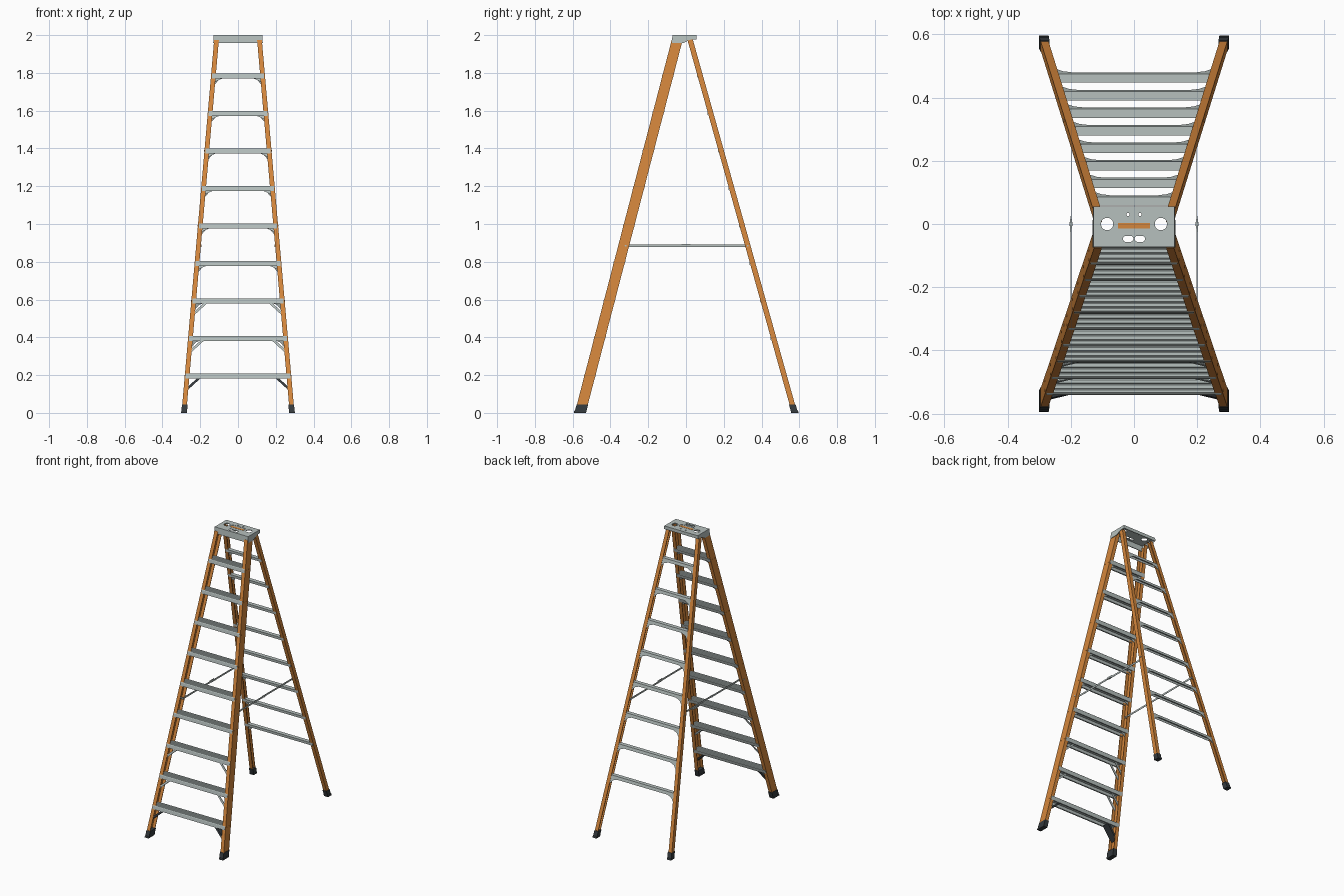
import bpy, bmesh, math
from mathutils import Vector as V

if "Cube" in bpy.data.objects:
    bpy.data.objects.remove(bpy.data.objects["Cube"])


def material(name, col):
    m = bpy.data.materials.new(name)
    m.diffuse_color = (*col, 1)
    m.use_nodes = True
    m.node_tree.nodes["Principled BSDF"].inputs["Base Color"].default_value = m.diffuse_color
    return m


ORANGE = material("orange_fibreglass", (0.66, 0.24, 0.045))
METAL = material("brushed_metal", (0.47, 0.53, 0.515))
DARK = material("dark_rubber", (0.035, 0.042, 0.047))


def loft(bm, prof0, prof1):
    """Closed solid between two matching 3D outlines."""
    a = [bm.verts.new(p) for p in prof0]
    b = [bm.verts.new(p) for p in prof1]
    n = len(a)
    for i in range(n):
        j = (i + 1) % n
        bm.faces.new((a[i], a[j], b[j], b[i]))
    bm.faces.new(a)
    bm.faces.new(b)


def sweep(bm, prof, p0, p1):
    loft(bm, [V(p0) + V(o) for o in prof], [V(p1) + V(o) for o in prof])


def box(bm, x0, x1, y0, y1, z0, z1):
    o = [(x0, y0, 0), (x1, y0, 0), (x1, y1, 0), (x0, y1, 0)]
    sweep(bm, o, (0, 0, z0), (0, 0, z1))


def disc_x(bm, x0, x1, y, z, r, n=10):
    o = [(0, r * math.cos(t * math.tau / n), r * math.sin(t * math.tau / n)) for t in range(n)]
    sweep(bm, o, (x0, y, z), (x1, y, z))


def stadium(bm, x, y, r, half, z0, z1):
    """Upright round (half=0) or slotted pillar."""
    o = []
    for k in range(24):
        t = (k + 0.5) * math.tau / 24
        c = math.cos(t)
        o.append((r * c + math.copysign(half, c), r * math.sin(t), 0))
    sweep(bm, o, (x, y, z0), (x, y, z1))


def finish(name, bm, mat=METAL):
    bmesh.ops.recalc_face_normals(bm, faces=bm.faces)
    me = bpy.data.meshes.new(name)
    bm.to_mesh(me)
    bm.free()
    ob = bpy.data.objects.new(name, me)
    bpy.context.collection.objects.link(ob)
    me.materials.append(mat)
    return ob


# Centre lines of the leaning rails
def rx(z): return 0.288 - 0.0875 * z
def fy(z): return -0.56 + 0.26 * z
def ry(z): return 0.575 - 0.28 * z


SIDES = (("right", 1), ("left", -1))
step_z = [0.209 + 0.1985 * i for i in range(9)]


# C-channel rails with inward flanges
def rail(name, s, y, d, top):
    o = [(.011, -d), (.011, d), (-.014, d), (-.014, d - .004), (.007, d - .004),
         (.007, -d + .004), (-.014, -d + .004), (-.014, -d)]
    o = [(s * a, b, 0) for a, b in o]
    bm = bmesh.new()
    sweep(bm, o, (s * rx(.012), y(.012), .012), (s * rx(top), y(top), top))
    finish(name, bm, ORANGE)


# Rubber boots with a wider sole
def foot(name, s, y, d, out):
    def ring(z, grow, toe):
        ya, yb = sorted((y(z) + out * (d + grow + toe), y(z) - out * (d + grow)))
        x0, x1 = s * (rx(z) - .016 - grow), s * (rx(z) + .011 + grow)
        return [(x0, ya, z), (x1, ya, z), (x1, yb, z), (x0, yb, z)]
    bm = bmesh.new()
    loft(bm, ring(0, .002, .003), ring(.012, .002, .003))
    loft(bm, ring(.012, .0015, .001), ring(.045, .0015, 0))
    finish(name, bm, DARK)


for side, s in SIDES:
    rail("front_rail_" + side, s, fy, .029, 1.975)
    rail("rear_rail_" + side, s, ry, .0145, 1.98)
    foot("front_foot_" + side, s, fy, .029, -1)
    foot("rear_foot_" + side, s, ry, .016, 1)

# Grooved tread profile: inverted channel that leans with the rail
tread = [(-.036, -.026), (-.032, -.004), (-.028, 0)]
for y in (-.017, -.001, .015):
    tread += [(y - .003, 0), (y, -.003), (y + .003, 0)]
tread += [(.028, 0), (.030, -.002), (.023, -.026), (.015, -.026), (.015, -.023), (.0205, -.023),
          (.026, -.006), (-.026, -.006), (-.0325, -.023), (-.027, -.023), (-.027, -.026)]
for i, z in enumerate(step_z):
    bm = bmesh.new()
    w = rx(z) + .007
    sweep(bm, [(0, a, b) for a, b in tread], (-w, fy(z), z), (w, fy(z), z))
    finish(f"step_{i + 1}", bm)

# Diagonal braces under the lower three steps
for i, z in enumerate(step_z[:3]):
    zl = z - .026
    drop = .068
    bm = bmesh.new()
    for _, s in SIDES:
        xo = rx(zl - drop) + .006
        xi = rx(zl) - .078
        o = [(s * xi, zl + .004), (s * (xi + .018), zl + .004), (s * xo, zl - drop + .008),
             (s * xo, zl - drop - .01)]
        spans = [(-.027, .022)] if i == 0 else [(-.027, -.023), (.018, .022)]
        for a, b in spans:
            loft(bm, [(x, fy(q) + a, q) for x, q in o], [(x, fy(q) + b, q) for x, q in o])
    finish(f"step_brace_{i + 1}", bm, DARK if i == 0 else METAL)

# Small corner brackets under the upper steps
bm = bmesh.new()
for z in step_z[3:]:
    zl = z - .024
    for _, s in SIDES:
        xo = rx(zl) + .006
        o = [(s * xo, zl), (s * (xo - .05), zl), (s * (xo - .05), zl - .004), (s * xo, zl - .03)]
        loft(bm, [(x, fy(q) + .019, q) for x, q in o], [(x, fy(q) + .022, q) for x, q in o])
finish("step_corner_brackets", bm)

# Rear rungs: slim inverted channels with rear gussets
rung = [(-.014, 0), (.014, 0), (.019, -.02), (.0165, -.02), (.012, -.003),
        (-.012, -.003), (-.0105, -.018), (-.0125, -.018)]
for i, z in enumerate(step_z[1:]):
    bm = bmesh.new()
    w = rx(z) + .007
    sweep(bm, [(0, a, b) for a, b in rung], (-w, ry(z), z - .003), (w, ry(z), z - .003))
    for _, s in SIDES:
        o = [(w, z - .006), (w - .062, z - .02), (w - .06, z - .025), (w - .036, z - .034),
             (w - .018, z - .055), (w, z - .055)]
        loft(bm, [(s * x, ry(q) + .0095, q) for x, q in o], [(s * x, ry(q) + .0125, q) for x, q in o])
    finish(f"rear_rung_{i + 1}", bm)

# Rivets on the outer front rail faces
bm = bmesh.new()
for z in step_z:
    q = z - .012
    for _, s in SIDES:
        for dy in (-.017, .012):
            disc_x(bm, s * (rx(q) + .008), s * (rx(q) + .0122), fy(q) + dy, q, .0035)
finish("rivets", bm, ORANGE)

# Folding spreader bars with a centre hinge
for side, s in SIDES:
    bm = bmesh.new()
    z, x = .885, .199
    ya, yb = fy(z) + .01, ry(z)
    box(bm, s * (x - .001), s * (x + .0015), ya - .006, .015, z - .006, z + .006)
    box(bm, s * (x - .0035), s * (x - .001), -.015, yb + .006, z - .006, z + .006)
    box(bm, s * (x + .0015), s * (x + .003), -.025, .025, z - .003, z + .009)
    disc_x(bm, s * (x - .005), s * (x + .0045), 0, z, .006)
    for y in (ya, yb):
        disc_x(bm, s * (x - .005), s * .2235, y, z, .005)
    finish("spreader_" + side, bm)

# Top cap: hollow tray with tool holes
prof = [(-.072, 2), (.055, 2), (.055, 1.978), (.018, 1.975), (-.015, 1.957), (-.075, 1.957)]
bm = bmesh.new()
hw = lambda z: .1285 + (2 - z) * .07
loft(bm, [(-hw(z), y, z) for y, z in prof], [(hw(z), y, z) for y, z in prof])
cap = finish("top_cap", bm)
bm = bmesh.new()
box(bm, -.127, .127, -.070, .051, 1.93, 1.995)
cavity = finish("cap_cavity_cutter", bm)
bm = bmesh.new()
for s in (1, -1):
    stadium(bm, s * .085, 0, .0195, 0, 1.98, 2.02)
    stadium(bm, s * .0185, -.047, .0095, .007, 1.98, 2.02)
    stadium(bm, s * .019, .03, .005, 0, 1.98, 2.02)
holes = finish("cap_hole_cutter", bm)
bm = bmesh.new()
stadium(bm, 0, -.005, .022, .036, 1.9985, 2.02)
recess = finish("cap_recess_cutter", bm)
bpy.context.view_layer.objects.active = cap
for c in (cavity, holes, recess):
    m = cap.modifiers.new("cut", 'BOOLEAN')
    m.operation, m.solver, m.object = 'DIFFERENCE', 'EXACT', c
    bpy.ops.object.modifier_apply(modifier=m.name)
    bpy.data.objects.remove(c)

# Orange plate on the cap
bm = bmesh.new()
box(bm, -.05, .05, -.014, .003, 1.998, 1.9995)
finish("cap_plate", bm, ORANGE)
